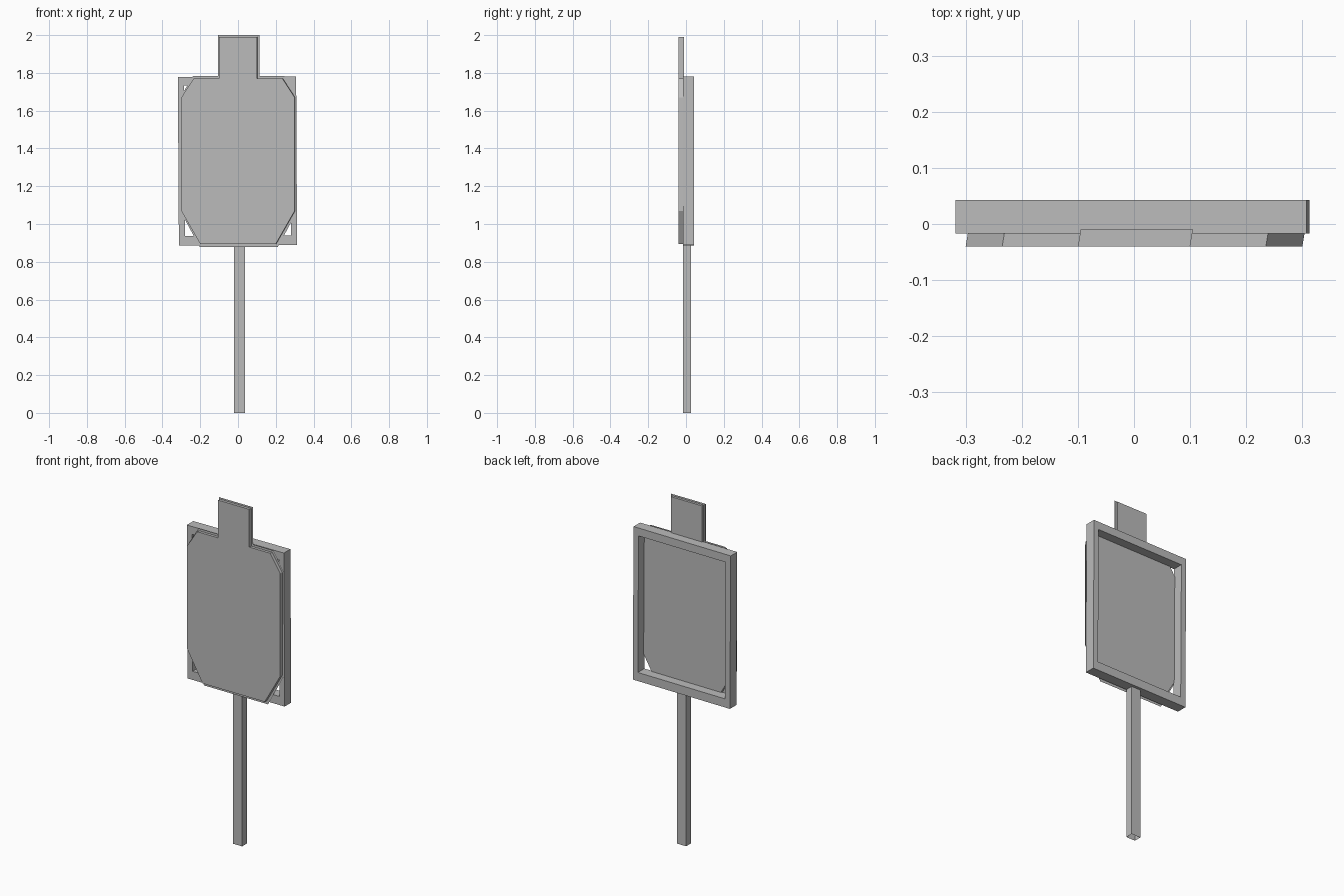
import bpy
import bmesh
from math import radians
from mathutils import Matrix

cube = bpy.data.objects.get("Cube")
if cube:
    bpy.data.objects.remove(cube, do_unlink=True)

grey = bpy.data.materials.new("plain_grey")
grey.use_nodes = True
colour = (0.5, 0.5, 0.5, 1)
grey.diffuse_color = colour
grey.node_tree.nodes["Principled BSDF"].inputs["Base Color"].default_value = colour


def finish(name, bm):
    mesh = bpy.data.meshes.new(name)
    bm.to_mesh(mesh)
    bm.free()
    mesh.materials.append(grey)
    obj = bpy.data.objects.new(name, mesh)
    bpy.context.collection.objects.link(obj)
    return obj


def box(bm, x0, x1, y0, y1, z0, z1):
    size = Matrix.Diagonal((x1 - x0, y1 - y0, z1 - z0, 1))
    place = Matrix.Translation(((x0 + x1) / 2, (y0 + y1) / 2, (z0 + z1) / 2))
    return bmesh.ops.create_cube(bm, size=1, matrix=place @ size)["verts"]


def outline(half, shift=0):
    """Close a half profile by mirroring it across x."""
    points = half + [(-x, z) for x, z in reversed(half)]
    return [(x + shift, z) for x, z in points]


def face_at(bm, points, y):
    return bm.faces.new([bm.verts.new((x, y, z)) for x, z in points])


# Target plate: head, shoulders and clipped corners, its sides slightly slanted
half_plate = [(0.20, 0.895), (0.30, 1.07), (0.30, 1.67),
              (0.235, 1.77), (0.10, 1.77), (0.10, 1.99)]
bm = bmesh.new()
front = face_at(bm, outline(half_plate), -0.04)
moved = bmesh.ops.extrude_face_region(bm, geom=[front], use_keep_orig=True)["geom"]
bmesh.ops.translate(bm, vec=(0.005, 0.03, 0),
                    verts=[v for v in moved if isinstance(v, bmesh.types.BMVert)])
bmesh.ops.recalc_face_normals(bm, faces=bm.faces)
finish("target_plate", bm)

# Thin sheet through the plate, standing out as a narrow border
half_sheet = [(0.206, 0.877), (0.307, 1.065), (0.307, 1.675),
              (0.242, 1.783), (0.11, 1.783), (0.11, 2.0)]
bm = bmesh.new()
face_at(bm, outline(half_sheet, 0.004), -0.024)
finish("border_sheet", bm)

# Open rectangular frame, cut through the middle and turned a touch
bm = bmesh.new()
z0, z1, y0, y1 = 0.887, 1.78, -0.017, 0.043
outer = outline([(0.313, z0), (0.313, z1)])
inner = outline([(0.281, z0 + 0.05), (0.281, z1 - 0.046)])
rings = [[bm.verts.new((x, y, z)) for x, z in ring]
         for ring, y in ((outer, y0), (inner, y0), (inner, y1), (outer, y1))]
for k in range(4):
    a, b = rings[k], rings[(k + 1) % 4]
    for i in range(4):
        j = (i + 1) % 4
        bm.faces.new((a[i], a[j], b[j], b[i]))
bmesh.ops.recalc_face_normals(bm, faces=bm.faces)
pivot = Matrix.Translation((0, 0, z0))
bm.transform(pivot @ Matrix.Rotation(radians(-0.35), 4, "Y") @ pivot.inverted())
finish("frame", bm)

# Post with an open lower end
bm = bmesh.new()
box(bm, -0.02, 0.038, -0.016, 0.027, 0, 0.89)
bm.normal_update()
bmesh.ops.delete(bm, geom=[f for f in bm.faces if f.normal.z < -0.9],
                 context="FACES_ONLY")
finish("post", bm)
